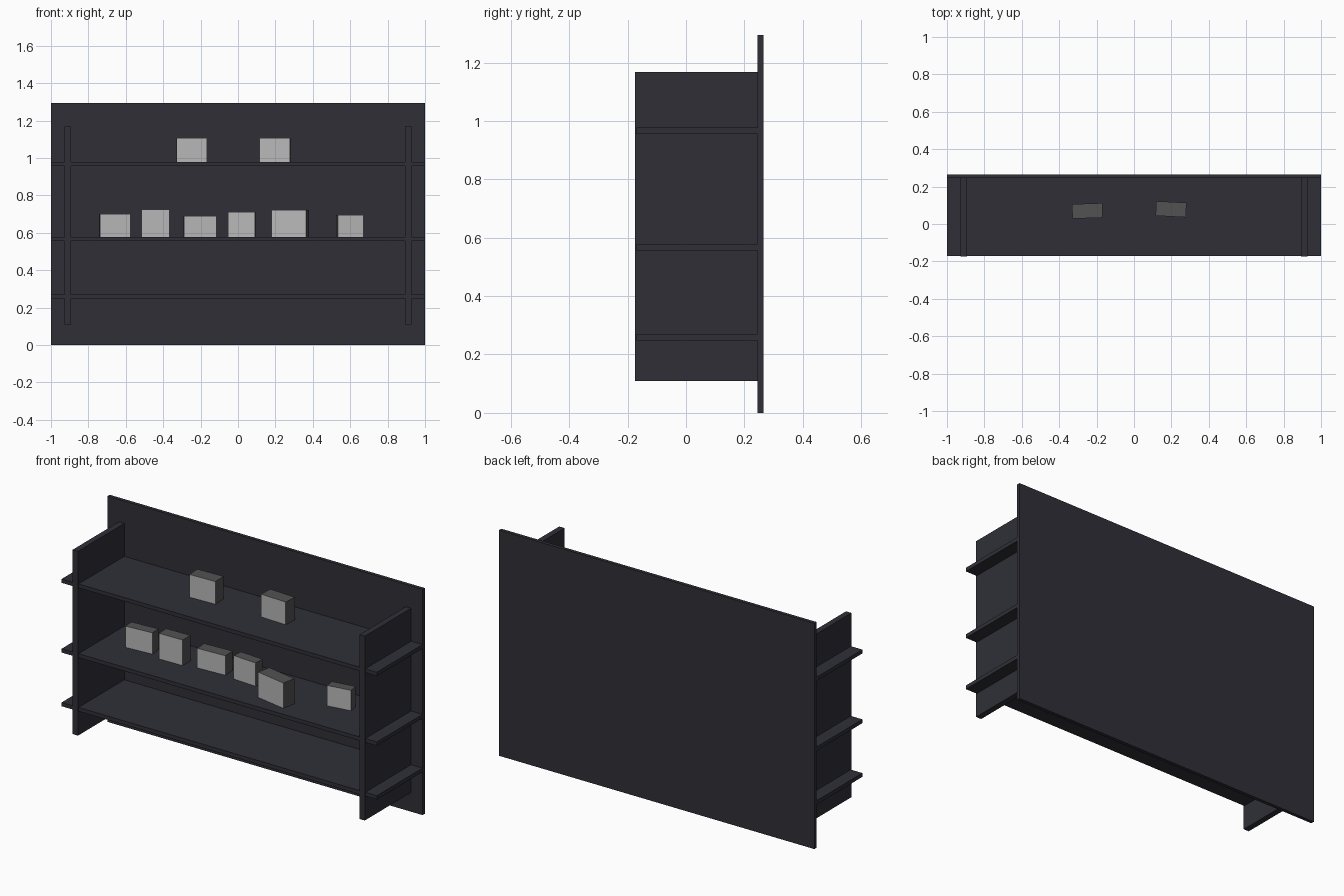
import bpy
import bmesh
from math import radians
from mathutils import Matrix, Vector

default_cube = bpy.data.objects.get("Cube")
if default_cube:
    bpy.data.objects.remove(default_cube, do_unlink=True)


def make_material(name, rgb):
    material = bpy.data.materials.new(name)
    material.use_nodes = True
    color = (*rgb, 1.0)
    material.diffuse_color = color
    material.node_tree.nodes["Principled BSDF"].inputs["Base Color"].default_value = color
    return material


charcoal = make_material("charcoal_board", (0.029, 0.028, 0.039))
dark_grey = make_material("dark_grey_box", (0.085, 0.085, 0.085))
light_grey = make_material("light_grey_box_front", (0.48, 0.48, 0.48))


def make_block(name, low, high, materials):
    """Flat-sided block between two opposite corners, in local space."""
    low, high = Vector(low), Vector(high)
    mesh = bpy.data.meshes.new(name)
    bm = bmesh.new()
    bmesh.ops.create_cube(bm, size=1.0)
    bmesh.ops.scale(bm, vec=high - low, verts=bm.verts)
    bmesh.ops.translate(bm, vec=(low + high) / 2, verts=bm.verts)
    bm.normal_update()
    # The front face takes the second material when there is one
    if len(materials) > 1:
        for face in bm.faces:
            face.material_index = int(face.normal.y < -0.9)
    bm.to_mesh(mesh)
    bm.free()
    for material in materials:
        mesh.materials.append(material)
    block = bpy.data.objects.new(name, mesh)
    bpy.context.collection.objects.link(block)
    return block


# Back panel
panel_front = 0.245
make_block("back_panel", (-1, panel_front, 0), (1, 0.265, 1.295), [charcoal])

# Uprights on both sides
for side, x in (("right", -0.91), ("left", 0.91)):
    make_block(side + "_upright", (x - 0.017, -0.175, 0.11),
               (x + 0.017, panel_front, 1.167), [charcoal])

# Shelves, running through the uprights to the panel ends
shelf_tops = {"lower": 0.27, "middle": 0.578, "upper": 0.978}
for level, top in shelf_tops.items():
    make_block(level + "_shelf", (-1, -0.17, top - 0.022),
               (1, panel_front, top), [charcoal])

# Boxes: shelf, front centre x and y, width, depth, height, turn in degrees
boxes = [
    ("upper", -0.248, 0.031, 0.162, 0.078, 0.13, 2),
    ("upper", 0.196, 0.040, 0.162, 0.078, 0.13, -3),
    ("middle", -0.657, 0.040, 0.163, 0.06, 0.122, 4),
    ("middle", -0.440, 0.019, 0.150, 0.07, 0.147, 1),
    ("middle", -0.202, 0.046, 0.174, 0.07, 0.112, 3),
    ("middle", 0.018, 0.034, 0.145, 0.06, 0.134, -4),
    ("middle", 0.272, -0.092, 0.188, 0.08, 0.145, -11),
    ("middle", 0.602, 0.057, 0.138, 0.055, 0.117, 9),
]
for number, (level, x, y, width, depth, height, turn) in enumerate(boxes, 1):
    box = make_block(f"{level}_box_{number}", (-width / 2, 0, 0),
                     (width / 2, depth, height), [dark_grey, light_grey])
    box.matrix_world = (Matrix.Translation((x, y, shelf_tops[level]))
                        @ Matrix.Rotation(radians(turn), 4, "Z"))
